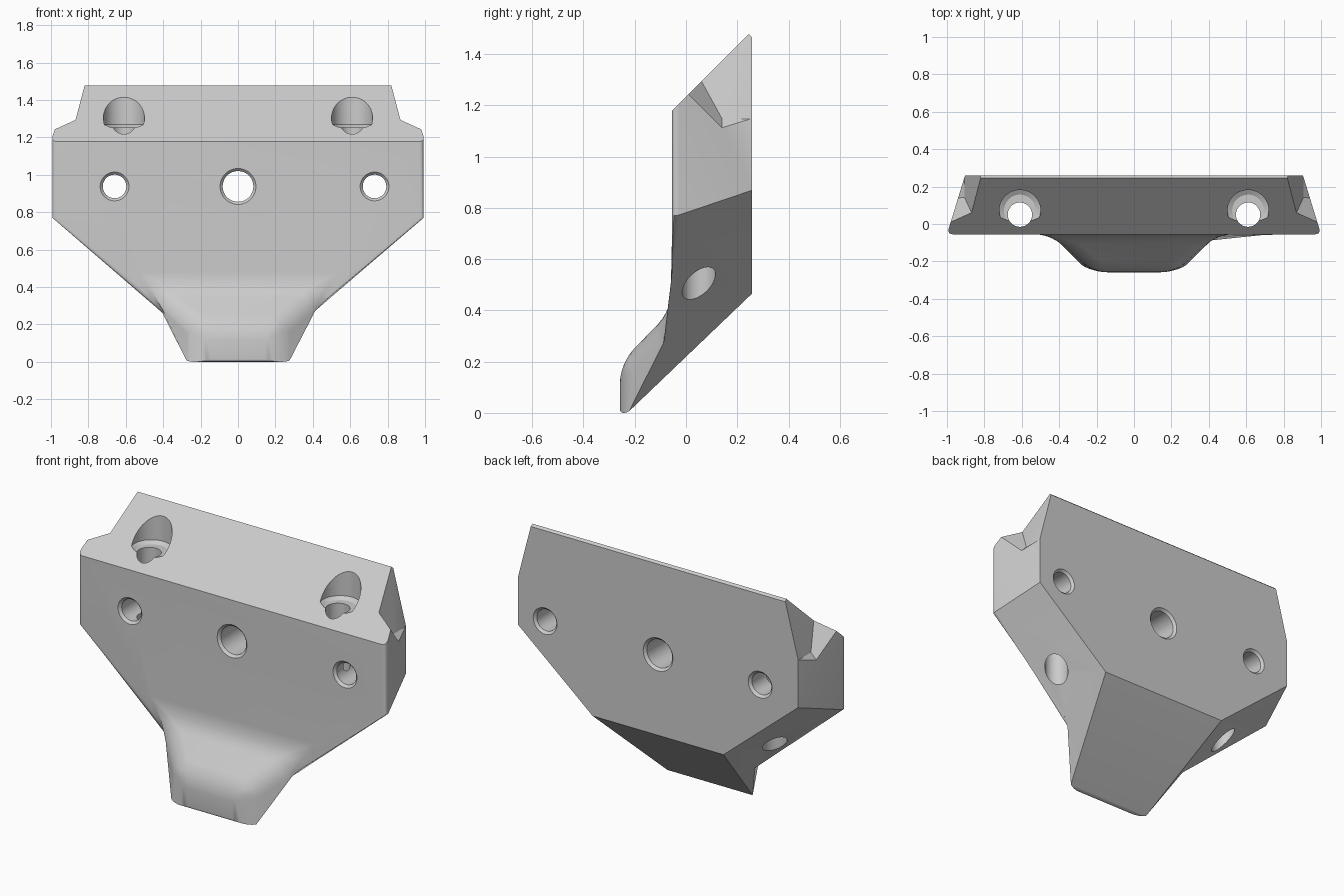
import bpy, bmesh, math
from mathutils import Vector, Matrix

if "Cube" in bpy.data.objects:
    bpy.data.objects.remove(bpy.data.objects["Cube"])


def mesh_object(name, bm):
    bmesh.ops.recalc_face_normals(bm, faces=bm.faces)
    me = bpy.data.meshes.new(name)
    bm.to_mesh(me)
    bm.free()
    ob = bpy.data.objects.new(name, me)
    bpy.context.collection.objects.link(ob)
    return ob


def apply(ob, mod):
    bpy.context.view_layer.objects.active = ob
    bpy.ops.object.modifier_apply(modifier=mod.name)


def cut(ob, cutter):
    cutter.hide_render = True
    mod = ob.modifiers.new("cut", 'BOOLEAN')
    mod.operation, mod.solver, mod.object = 'DIFFERENCE', 'EXACT', cutter
    apply(ob, mod)
    bpy.data.objects.remove(cutter)


def lathe_cutter(profile, matrix, n=48):
    # profile: (radius, height) pairs along the local z axis
    bm = bmesh.new()
    rings = [[bm.verts.new(matrix @ Vector((r * math.cos(math.tau * i / n),
                                            r * math.sin(math.tau * i / n), h)))
              for i in range(n)] for r, h in profile]
    for a, b in zip(rings, rings[1:]):
        for i in range(n):
            bm.faces.new((a[i], a[(i + 1) % n], b[(i + 1) % n], b[i]))
    bm.faces.new(rings[0])
    bm.faces.new(rings[-1])
    return mesh_object("hole_cutter", bm)


# Bracket body: right-hand corner points, mirrored to the left
FRONT, BACK = -0.055, 0.258
corners = {
    'a': (0.219, -0.258, -0.017), 'b': (0.219, -0.258, 0.19),
    'c': (0.45, FRONT, 0.40), 'd': (0.45, FRONT, 0.30),
    'e': (1.0, FRONT, 0.76), 'f': (1.0, FRONT, 1.175),
    'g': (0.908, 0.245, 1.475), 'k': (0.904, BACK, 1.463),
    'h': (0.904, BACK, 0.866), 'i': (0.423, BACK, 0.463)}
bm = bmesh.new()
R = {k: bm.verts.new(p) for k, p in corners.items()}
L = {k: bm.verts.new((-p[0], p[1], p[2])) for k, p in corners.items()}
for half in (R, L):
    for loop in ("adcb", "daihe", "ehkgf"):
        bm.faces.new([half[k] for k in loop])
for line in ("ab", "bc", "cdef", "fg", "gk", "khi", "ia"):
    bm.faces.new([R[k] for k in line] + [L[k] for k in reversed(line)])

# Rounded edges: generous on the nose, tight on the plate rim
weight = bm.edges.layers.float.new("bevel_weight_edge")
for pair, w in (("ab", 1), ("bc", 1), ("cd", 1), ("de", .4), ("ef", .4)):
    for half in (R, L):
        bm.edges.get((half[pair[0]], half[pair[1]]))[weight] = w
for k, w in (("a", .4), ("b", 1), ("c", 1)):
    bm.edges.get((R[k], L[k]))[weight] = w
body = mesh_object("bracket_body", bm)
bev = body.modifiers.new("round", 'BEVEL')
bev.limit_method, bev.width, bev.segments = 'WEIGHT', 0.075, 6
bev.use_clamp_overlap = False
apply(body, bev)

# Corner notches: a block trimmed by three planes, on both sides
notch_planes = (
    ((.87, .06, 1.285), (.82, .255, 1.475), (.906, .135, 1.145)),
    ((.98, .01, 1.24), (.87, .06, 1.29), (.94, .14, 1.11)),
    ((.906, .135, 1.145), (.94, .14, 1.11), (.905, .255, 1.145)))
for side in (1, -1):
    bm = bmesh.new()
    bmesh.ops.create_cube(bm, size=1, matrix=Matrix.Translation((1.1, .3, 1.4)))
    for p in notch_planes:
        p0, p1, p2 = map(Vector, p)
        n = (p1 - p0).cross(p2 - p0).normalized()
        if n.dot(Vector((1.1, .25, 1.4)) - p0) < 0:
            n = -n
        bmesh.ops.bisect_plane(bm, geom=bm.verts[:] + bm.edges[:] + bm.faces[:],
                               plane_co=p0, plane_no=n, clear_inner=True)
        bmesh.ops.holes_fill(bm, edges=[e for e in bm.edges if e.is_boundary])
    bmesh.ops.scale(bm, vec=(side, 1, 1), verts=bm.verts)
    cut(body, mesh_object("notch_cutter", bm))

# Chamfered holes through the plate, front to back
for x, r in ((-0.66, .063), (0, .082), (0.73, .063)):
    R2, c = r + .014, .014
    prof = [(R2, FRONT - .05), (R2, FRONT), (r, FRONT + c),
            (r, BACK - c), (R2, BACK), (R2, BACK + .05)]
    m = Matrix.Translation((x, 0, .935)) @ Matrix.Rotation(-math.pi / 2, 4, 'X')
    cut(body, lathe_cutter(prof, m))

# Vertical screw holes with wide recesses in the sloped top
for x in (-0.61, 0.61):
    cut(body, lathe_cutter([(.065, .2), (.065, 1.7)], Matrix.Translation((x, .05, 0))))
    cut(body, lathe_cutter([(.085, 1.25), (.11, 1.265), (.11, 1.7)],
                           Matrix.Translation((x, .072, 0))))

# Stand on the ground and shade
low = min(v.co.z for v in body.data.vertices)
for v in body.data.vertices:
    v.co.z -= low
bpy.ops.object.select_all(action='DESELECT')
body.select_set(True)
bpy.context.view_layer.objects.active = body
bpy.ops.object.shade_smooth_by_angle(angle=math.radians(25))
